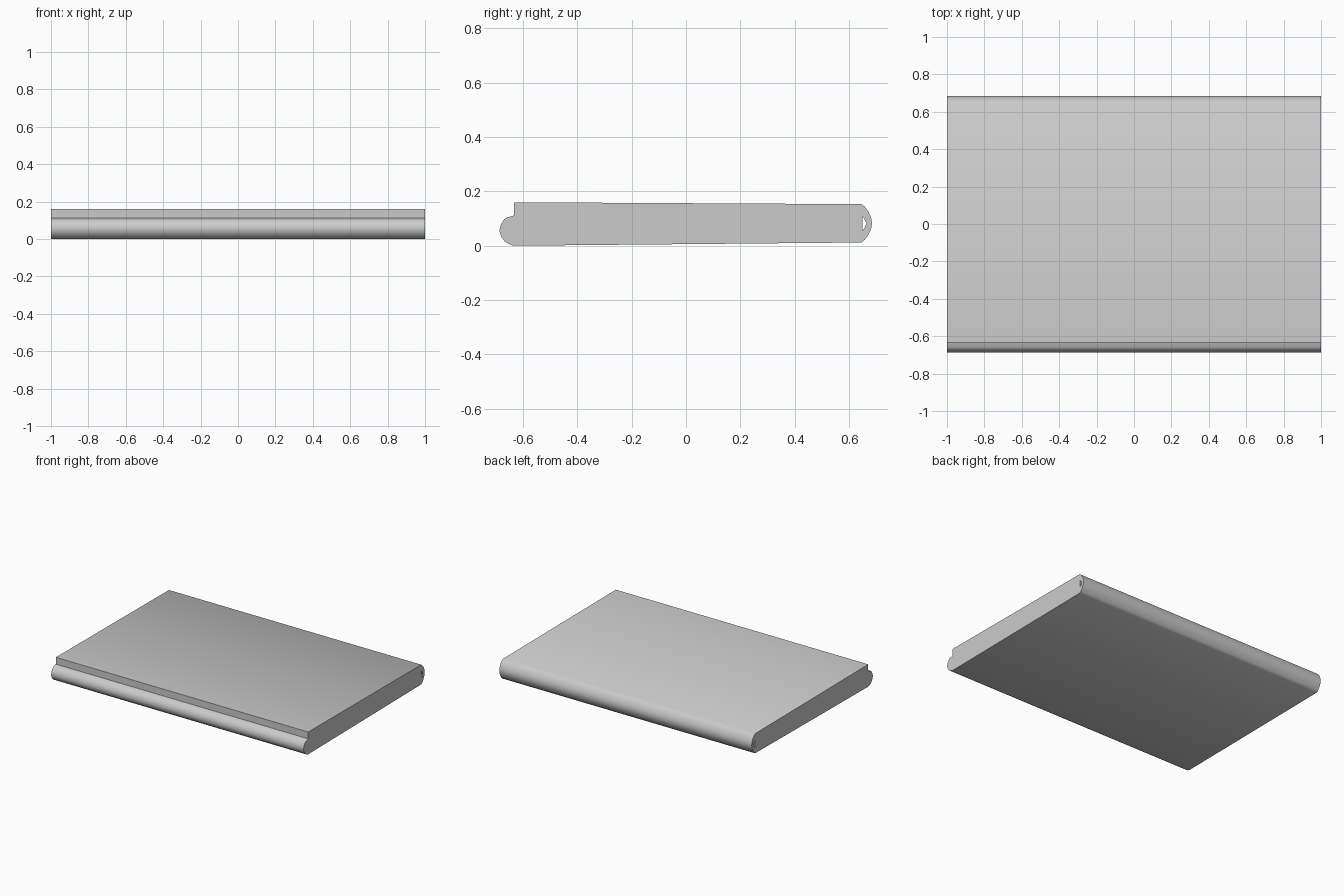
import bpy, math
from mathutils import Matrix

if "Cube" in bpy.data.objects:
    bpy.data.objects.remove(bpy.data.objects["Cube"])

# Side profile (y, z): flat folded pad with a rounded back fold and a stepped front lip
outline = [(-0.634, 0.16), (0.646, 0.153), (0.658, 0.144), (0.671, 0.127), (0.681, 0.105),
           (0.685, 0.083), (0.681, 0.061), (0.671, 0.039), (0.658, 0.022), (0.646, 0.012),
           (-0.635, 0.0), (-0.652, 0.006), (-0.667, 0.016), (-0.68, 0.033), (-0.687, 0.055),
           (-0.682, 0.077), (-0.67, 0.097), (-0.66, 0.104), (-0.634, 0.111)]
# Small open channel inside the back fold
channel = [(0.649, 0.108), (0.656, 0.1), (0.664, 0.082), (0.656, 0.063), (0.649, 0.055)]

curve = bpy.data.curves.new("folded_pad", 'CURVE')
curve.dimensions = '2D'
curve.fill_mode = 'BOTH'
curve.extrude = 1.0
for points in (outline, channel):
    spline = curve.splines.new('POLY')
    spline.points.add(len(points) - 1)
    for p, (y, z) in zip(spline.points, points):
        p.co = (y, z, 0, 1)
    spline.use_cyclic_u = True

# Turn the profile so it runs along x
pad = bpy.data.objects.new("folded_pad", curve)
bpy.context.collection.objects.link(pad)
pad.matrix_world = Matrix(((0, 0, 1, 0), (1, 0, 0, 0), (0, 1, 0, 0), (0, 0, 0, 1)))
bpy.context.view_layer.objects.active = pad
pad.select_set(True)
bpy.ops.object.convert(target='MESH')

# Weld the caps to the sides and smooth the rounded edges
import bmesh
pad = bpy.context.object
bm = bmesh.new()
bm.from_mesh(pad.data)
bmesh.ops.remove_doubles(bm, verts=bm.verts, dist=0.0005)
bmesh.ops.recalc_face_normals(bm, faces=bm.faces)
bm.to_mesh(pad.data)
bm.free()
bpy.ops.object.shade_smooth_by_angle(angle=math.radians(45))
